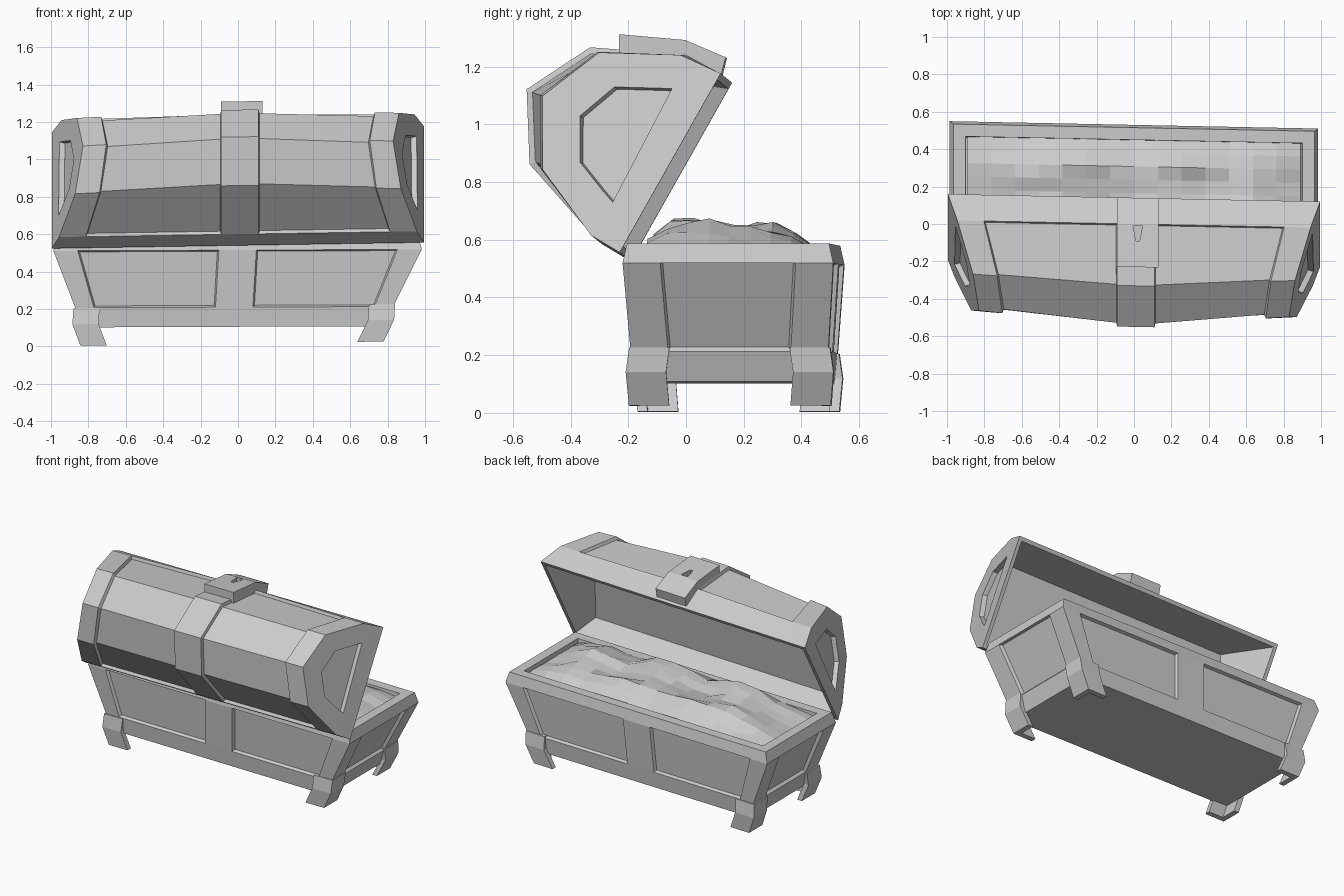
import bpy, bmesh, math, random

if "Cube" in bpy.data.objects:
    bpy.data.objects.remove(bpy.data.objects["Cube"])

random.seed(4)


def loft(rings):
    """Closed skin through rings of equal length; faces are keyed (ring, edge)."""
    bm = bmesh.new()
    vs = [[bm.verts.new(p) for p in r] for r in rings]
    n = len(rings[0])
    f = {}
    for i in range(len(rings) - 1):
        for j in range(n):
            k = (j + 1) % n
            f[i, j] = bm.faces.new((vs[i][j], vs[i][k], vs[i + 1][k], vs[i + 1][j]))
    f['start'] = bm.faces.new(vs[0][::-1])
    f['end'] = bm.faces.new(vs[-1])
    bmesh.ops.recalc_face_normals(bm, faces=bm.faces[:])
    return bm, f


def inset(bm, faces, width, depth):
    bmesh.ops.inset_region(bm, faces=faces, thickness=width, depth=depth,
                           use_boundary=True, use_even_offset=True)


def finish(bm, name, tilt):
    # the whole chest is slightly crooked, for a hand-made look
    for v in bm.verts:
        x, y, z = v.co
        v.co = (x + 0.06 * min(0, z - 0.55), y - 0.02 * x, z + tilt * x)
    me = bpy.data.meshes.new(name)
    bm.to_mesh(me)
    bm.free()
    ob = bpy.data.objects.new(name, me)
    bpy.context.collection.objects.link(ob)
    return ob


# Body: tapered box with posts, belt, sunk panels and an open top
def body_ring(z, x, y0, y1, post):
    xs = [-x, -x + post, -0.1, 0.1, x - post, x]
    ring = [(a, y0, z) for a in xs] + [(x, y0 + 0.13, z), (x, y1 - 0.13, z)]
    ring += [(a, y1, z) for a in reversed(xs)]
    return ring + [(-x, y1 - 0.13, z), (-x, y0 + 0.13, z)]


bm, f = loft([body_ring(0.105, 0.82, -0.165, 0.5, 0.10),
              body_ring(0.21, 0.85, -0.175, 0.51, 0.10),
              body_ring(0.515, 0.985, -0.2, 0.53, 0.13),
              body_ring(0.583, 0.965, -0.185, 0.515, 0.12)])
for j in (1, 3, 6, 9, 11, 14):
    inset(bm, [f[1, j]], 0.008, -0.02)
inset(bm, [f['end']], 0.065, 0)
inset(bm, [f['end']], 0.005, -0.1)
finish(bm, 'chest_body', 0.004)

# Legs: L-shaped brackets wrapped around each lower corner
for sx in (-1, 1):
    for sy in (-1, 1):
        rings = []
        for z, x, y in ((0.215, 0.86, 0.348), (0.13, 0.86, 0.36), (0.015, 0.81, 0.35)):
            w, t = 0.14, 0.035
            plan = [(0, 0), (w, 0), (w, t), (t, t), (t, w), (0, w)]
            rings.append([(sx * (x - a), 0.168 + sy * (y - b), z) for a, b in plan])
        bm, f = loft(rings)
        finish(bm, 'leg', 0.014)

# Lid: faceted barrel, tapering to the ends and bulging at the middle
end = [(-0.21, 0.54), (-0.31, 0.6), (-0.48, 0.83), (-0.48, 1.085),
       (-0.285, 1.235), (0.0, 1.225), (0.14, 1.16)]
mid = [(-0.21, 0.54), (-0.31, 0.6), (-0.54, 0.86), (-0.55, 1.12),
       (-0.33, 1.265), (0.0, 1.24), (0.14, 1.16)]
window = [(-0.235, 0.715), (-0.27, 0.755), (-0.35, 0.855), (-0.35, 1.015),
          (-0.23, 1.115), (-0.07, 1.11), (-0.03, 1.108)]


def end_x(y, z):
    # end walls lean inwards with distance from the opening plane
    return 0.995 - 0.33 * (-0.871 * (y + 0.21) + 0.491 * (z - 0.54))


def lid_section(side, scale, t, fixed=None):
    ring = []
    for (y0, z0), (y1, z1) in zip(end, mid):
        x = side * scale * end_x(y0, z0) if fixed is None else fixed
        ring.append((x, y0 + (y1 - y0) * t, z0 + (z1 - z0) * t))
    return ring


bm, f = loft([lid_section(-1, 1, 0), lid_section(-1, 0.85, 0.15),
              lid_section(0, 0, 1, -0.09), lid_section(0, 0, 1, 0.11),
              lid_section(1, 0.85, 0.15), lid_section(1, 1, 0)])
for i in (1, 3):
    inset(bm, [f[i, j] for j in (1, 2, 3, 4)], 0.006, -0.02)
# sunk window in each end
for key, s in (('start', -1), ('end', 1)):
    inset(bm, [f[key]], 0.005, 0)
    for v in f[key].verts:
        k = min(range(7), key=lambda q: math.dist(end[q], v.co.yz))
        y, z = window[k]
        v.co = (s * end_x(y, z), y, z)
    inset(bm, [f[key]], 0.003, -0.03)
# hollow inside: shallow near the hinge, deep near the front edge
opening = [f[i, 6] for i in range(5)]
inset(bm, opening, 0.025, 0)
inset(bm, opening, 0.02, -0.05)
for v in {v for face in opening for v in face.verts}:
    y, z = (-0.31, 0.64) if v.co.z < 0.85 else (-0.21, 1.185)
    x = v.co.x
    if abs(x) > 0.9:
        x = math.copysign(end_x(y, z) - 0.05, x)
    elif abs(x) > 0.5:
        x *= 0.8
    v.co = (x, y, z)
finish(bm, 'lid', 0.016)

# Latch on the lid's front edge with a keyhole
side = [(-0.23, 1.23), (-0.23, 1.31), (0.0, 1.29), (0.14, 1.23), (0.125, 1.17), (0.0, 1.21)]
bm, f = loft([[(x, y, z) for y, z in side] for x in (-0.09, 0.13)])
latch = finish(bm, 'latch', 0.016)
hole = [(-0.005, -0.01), (0.045, -0.01), (0.03, -0.09), (0.01, -0.09)]
bm, f = loft([[(x, y, z) for x, y in hole] for z in (1.265, 1.35)])
cutter = finish(bm, 'keyhole_cutter', 0.016)
cutter.hide_render = cutter.hide_viewport = True
m = latch.modifiers.new('keyhole', 'BOOLEAN')
m.operation, m.solver, m.object = 'DIFFERENCE', 'EXACT', cutter

# Heap of treasure filling the body
bm = bmesh.new()
nx, ny = 14, 8
grid = []
for i in range(nx + 1):
    row = []
    for j in range(ny + 1):
        u, v = i / nx, j / ny
        x, y = -0.89 + 1.78 * u, -0.12 + 0.57 * v
        edge = min(1, 4 * u + 0.2, 6 * (1 - u) + 0.2) * min(1, 3 * v + 0.6, 3.5 * (1 - v) + 0.25)
        wave = 0.5 + 0.35 * math.sin(11 * x + 4 * y) * math.cos(6 * y) + 0.15 * math.cos(19 * y - 2 * x)
        z = 0.545 + edge * (0.055 + 0.08 * wave + random.uniform(-0.012, 0.012))
        row.append(bm.verts.new((x, y, z)))
    grid.append(row)
for i in range(nx):
    for j in range(ny):
        bm.faces.new((grid[i][j], grid[i + 1][j], grid[i + 1][j + 1], grid[i][j + 1]))
finish(bm, 'treasure_heap', 0.004)
